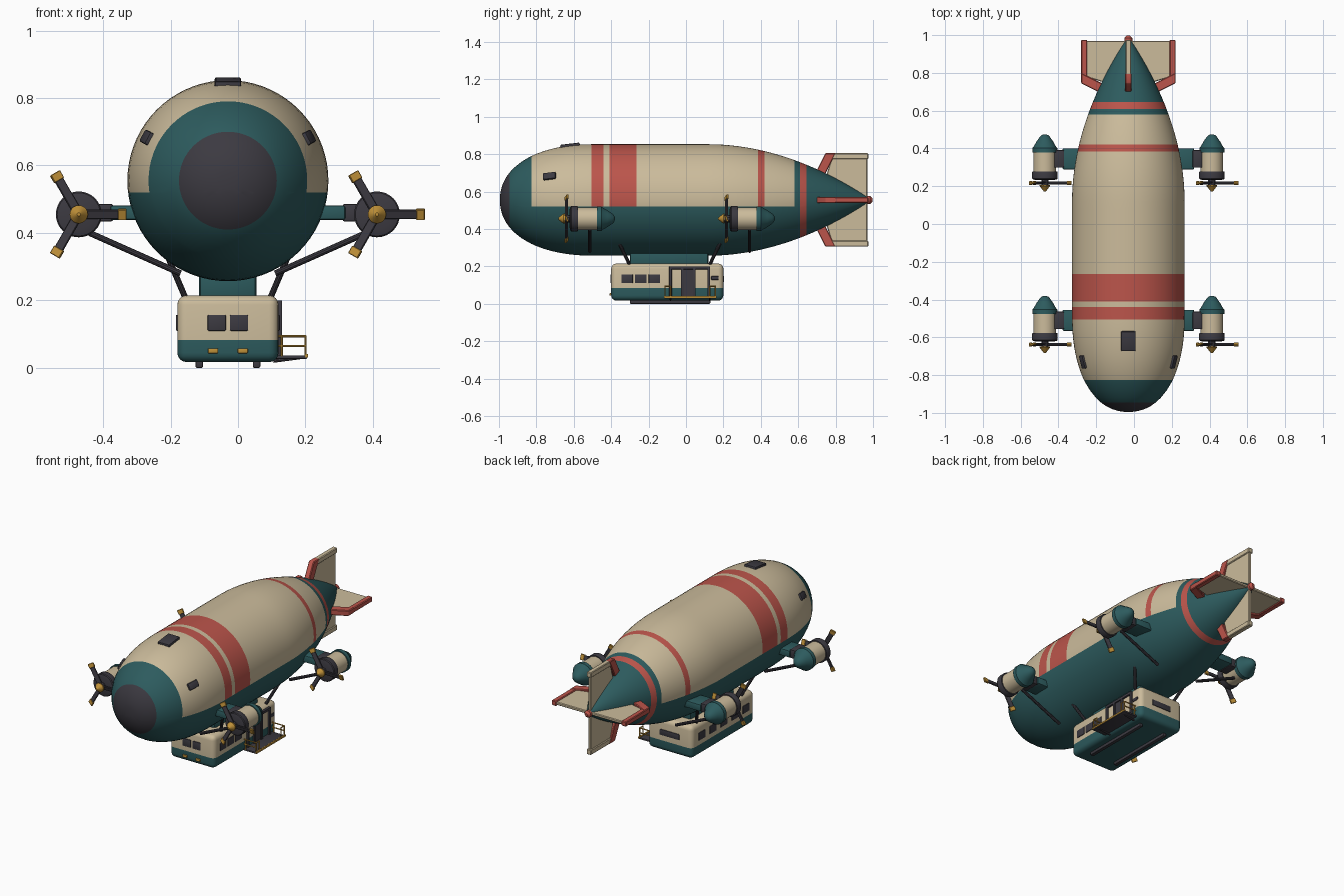
import bpy, bmesh, math
from mathutils import Vector, Matrix

cube = bpy.data.objects.get("Cube")
if cube:
    bpy.data.objects.remove(cube, do_unlink=True)

CX, CZ, R = -0.03, 0.555, 0.298     # hull axis and radius


def material(name, rgb):
    m = bpy.data.materials.new(name)
    m.use_nodes = True
    m.diffuse_color = (*rgb, 1)
    m.node_tree.nodes["Principled BSDF"].inputs["Base Color"].default_value = (*rgb, 1)
    return m


CREAM, TEAL, RED, DARK, GOLD = range(5)
MATS = [material("cream", (0.60, 0.50, 0.33)), material("teal", (0.026, 0.105, 0.112)),
        material("red", (0.50, 0.09, 0.07)), material("charcoal", (0.045, 0.042, 0.053)),
        material("gold", (0.52, 0.28, 0.04))]


def finish(name, bm, rule, smooth=True):
    """Turn a bmesh into an object; rule is a colour or a function of the face centre."""
    bmesh.ops.recalc_face_normals(bm, faces=bm.faces)
    for f in bm.faces:
        f.material_index = rule(f.calc_center_median()) if callable(rule) else rule
    me = bpy.data.meshes.new(name)
    bm.to_mesh(me)
    bm.free()
    for m in MATS:
        me.materials.append(m)
    ob = bpy.data.objects.new(name, me)
    bpy.context.collection.objects.link(ob)
    if smooth:
        bpy.ops.object.select_all(action='DESELECT')
        ob.select_set(True)
        bpy.context.view_layer.objects.active = ob
        bpy.ops.object.shade_smooth_by_angle(angle=math.radians(32))
    return ob


def lathe(profile, cx, cz, n=32):
    """Revolve (y, radius) points around an axis along y."""
    bm = bmesh.new()
    rings = []
    for y, r in profile:
        rings.append([bm.verts.new((cx + r * math.sin(2 * math.pi * i / n), y,
                                    cz + r * math.cos(2 * math.pi * i / n))) for i in range(n)])
    for a, b in zip(rings, rings[1:]):
        for i in range(n):
            bm.faces.new((a[i], a[(i + 1) % n], b[(i + 1) % n], b[i]))
    bm.faces.new(rings[0])
    bm.faces.new(rings[-1])
    return bm


def box_bm(lo, hi, bevel=0, segments=2):
    lo, hi = Vector(lo), Vector(hi)
    bm = bmesh.new()
    bmesh.ops.create_cube(bm, size=1, matrix=Matrix.Translation((lo + hi) / 2)
                          @ Matrix.Diagonal((*(hi - lo), 1)))
    if bevel:
        bmesh.ops.bevel(bm, geom=bm.edges[:], offset=bevel, segments=segments,
                        profile=0.5, affect='EDGES')
    return bm


def box(name, lo, hi, color, bevel=0):
    return finish(name, box_bm(lo, hi, bevel), color)


def rod(name, a, b, r, color, n=10):
    a, b = Vector(a), Vector(b)
    bm = bmesh.new()
    rot = (b - a).to_track_quat('Z', 'Y').to_matrix().to_4x4()
    bmesh.ops.create_cone(bm, cap_ends=True, segments=n, radius1=r, radius2=r,
                          depth=(b - a).length, matrix=Matrix.Translation((a + b) / 2) @ rot)
    return finish(name, bm, color)


def prism(name, pts, thick, angle, color, bevel=0.004):
    """Extrude a (y, height) outline, then swing it around the hull axis."""
    bm = bmesh.new()
    f = bm.faces.new([bm.verts.new((-thick / 2, y, h)) for y, h in pts])
    ext = bmesh.ops.extrude_face_region(bm, geom=[f])
    bmesh.ops.translate(bm, vec=(thick, 0, 0),
                        verts=[v for v in ext["geom"] if isinstance(v, bmesh.types.BMVert)])
    bmesh.ops.bevel(bm, geom=bm.edges[:], offset=bevel, segments=1, affect='EDGES')
    bm.transform(Matrix.Translation((CX, 0, CZ)) @ Matrix.Rotation(angle, 4, 'Y'))
    return finish(name, bm, color)


# Hull: blunt nose, straight middle, tapering tail
def hull_radius(y):
    if y < -0.49:
        return R * max(0, 1 - ((-0.49 - y) / 0.505) ** 2.2) ** (1 / 2.2)
    return R if y < 0.12 else R * (1 - ((y - 0.12) / 0.875) ** 1.95)


BANDS = [(-0.505, -0.44), (-0.41, -0.265), (0.385, 0.42)]
TAIL_RING = (0.61, 0.645)
CAP, CREAM_START, CREAM_END, WAIST = -0.945, -0.825, 0.58, 0.52
ys = {-0.994, -0.99, -0.98, -0.965, CAP, CREAM_START, CREAM_END, 0.98, *TAIL_RING}
ys |= {y for band in BANDS for y in band}
for i in range(48):
    y = -0.92 + i * 0.04
    if all(abs(y - k) > 0.012 for k in ys):
        ys.add(y)


def hull_color(c):
    if c.y < CAP:
        return DARK
    if TAIL_RING[0] < c.y < TAIL_RING[1]:
        return RED
    if c.z < WAIST or not CREAM_START < c.y < CREAM_END:
        return TEAL
    return RED if any(a < c.y < b for a, b in BANDS) else CREAM


bm = lathe([(y, hull_radius(y)) for y in sorted(ys)], CX, CZ, 72)
bmesh.ops.bisect_plane(bm, geom=bm.verts[:] + bm.edges[:] + bm.faces[:],
                       plane_co=(0, 0, WAIST), plane_no=(0, 0, 1))
finish("hull", bm, hull_color)
finish("tail_tip", lathe([(0.965, 0.012), (0.97, 0.021), (0.985, 0.021), (0.998, 0.008)],
                         CX, CZ, 16), RED)

# Hatches lying on the hull
for name, y, ang, w, l in (("top_hatch", -0.62, 0, 0.078, 0.105),
                           ("left_hatch", -0.73, 62, 0.04, 0.07),
                           ("right_hatch", -0.73, -62, 0.04, 0.07)):
    slope = math.atan((hull_radius(y + 0.03) - hull_radius(y - 0.03)) / 0.06)
    bm = box_bm((-w / 2, -l / 2, -0.02), (w / 2, l / 2, 0.01), 0.006)
    bm.transform(Matrix.Translation((CX, 0, CZ)) @ Matrix.Rotation(math.radians(ang), 4, 'Y')
                 @ Matrix.Translation((0, y, hull_radius(y))) @ Matrix.Rotation(slope, 4, 'X'))
    finish(name, bm, DARK)

# Four tail fins with red leading edges; red tips on the horizontal pair
for i, name in enumerate(("upper", "left", "lower", "right")):
    ang = i * math.pi / 2
    tip = RED if i % 2 else CREAM
    prism(name + "_fin", [(0.72, 0.03), (0.78, 0.23), (0.97, 0.23), (0.97, 0.01)], 0.018, ang, CREAM)
    prism(name + "_fin_tip", [(0.775, 0.218), (0.79, 0.25), (0.975, 0.25), (0.975, 0.218)],
          0.03, ang, tip)
    prism(name + "_fin_leading_edge", [(0.68, 0.12), (0.745, 0.25), (0.8, 0.25), (0.735, 0.12)],
          0.034, ang, RED)

# Four engines with pylons, struts and three-bladed propellers
EZ = 0.455
for end, y0 in (("front", -0.515), ("rear", 0.34)):
    for side, s in (("left", 1), ("right", -1)):
        tag = f"{end}_{side}_"
        ex = CX + s * 0.442

        def nacelle_color(c, y0=y0):
            return DARK if c.y < y0 - 0.063 else CREAM if c.y < y0 + 0.038 else TEAL

        prof = [(-0.108, 0.045), (-0.103, 0.064), (-0.098, 0.068), (-0.068, 0.068), (-0.0631, 0.066),
                (-0.0629, 0.06), (0.0379, 0.06), (0.0381, 0.066), (0.062, 0.066), (0.068, 0.06),
                (0.095, 0.045), (0.12, 0.028), (0.13, 0.018), (0.135, 0.006)]
        finish(tag + "nacelle", lathe([(y0 + y, r) for y, r in prof], ex, EZ), nacelle_color)
        finish(tag + "spinner", lathe([(y0 - 0.133, 0.027), (y0 - 0.14, 0.027),
                                       (y0 - 0.168, 0.005)], ex, EZ, 20), GOLD)
        rod(tag + "shaft", (ex, y0 - 0.1, EZ), (ex, y0 - 0.135, EZ), 0.02, DARK)
        for k in range(3):
            swing = (Matrix.Translation((ex, y0 - 0.123, EZ))
                     @ Matrix.Rotation(math.radians(-120 * k), 4, 'Y')
                     @ Matrix.Rotation(math.radians(20), 4, 'X'))
            for part, x0, x1, w, t, col in (("blade", 0.01, 0.12, 0.028, 0.008, DARK),
                                            ("blade_tip", 0.116, 0.142, 0.034, 0.011, GOLD)):
                bm = box_bm((x0, -t / 2, -w / 2), (x1, t / 2, w / 2), 0.002, 1)
                bm.transform(swing)
                finish(f"{tag}{part}_{k + 1}", bm, col)

        def span(name, d0, d1, hy, hz, col):
            xs = sorted((CX + s * d0, CX + s * d1))
            box(tag + name, (xs[0], y0 + 0.005 - hy, EZ + 0.005 - hz),
                (xs[1], y0 + 0.005 + hy, EZ + 0.005 + hz), col, 0.006)
        span("pylon", 0.2, 0.348, 0.056, 0.021, TEAL)
        span("pylon_collar", 0.34, 0.395, 0.047, 0.026, DARK)
        rod(tag + "engine_strut", (CX + s * 0.41, y0, 0.4), (CX + s * 0.14, y0, 0.28), 0.009, DARK)

# Gondola with a two-tone body, neck, skids and hanging struts
bm = box_bm((CX - 0.15, -0.4, 0.017), (CX + 0.15, 0.2, 0.215), 0.028, 4)
bmesh.ops.bisect_plane(bm, geom=bm.verts[:] + bm.edges[:] + bm.faces[:],
                       plane_co=(0, 0, 0.083), plane_no=(0, 0, 1))
finish("gondola", bm, lambda c: CREAM if c.z > 0.083 else TEAL)
box("gondola_neck", (CX - 0.085, -0.3, 0.2), (CX + 0.085, 0.12, 0.3), TEAL, 0.015)
for side, s in (("left", 1), ("right", -1)):
    x = CX + s * 0.085
    box(side + "_skid", (x - 0.011, -0.3, 0), (x + 0.011, 0.13, 0.022), DARK, 0.004)
    for end, y, d in (("front", -0.3, -1), ("rear", 0.125, 1)):
        rod(f"{end}_{side}_gondola_strut", (CX + s * 0.125, y, 0.205),
            (CX + s * 0.178, y + d * 0.06, 0.33), 0.009, DARK)


# Windows and lamps
def side_window(name, s, y, w, z0=0.11, z1=0.157):
    x = CX + s * 0.15
    box(name, (x - 0.004, y - w / 2, z0), (x + 0.004, y + w / 2, z1), DARK, 0.003)


for k in range(3):
    side_window(f"left_window_{k + 1}", 1, -0.315 + 0.073 * k, 0.062)
side_window("left_rear_window", 1, 0.155, 0.04, 0.128, 0.148)
for k in range(5):
    side_window(f"right_window_{k + 1}", -1, -0.315 + 0.105 * k, 0.062)
for s in (-1, 1):
    x = CX + s * 0.033
    box("front_window", (x - 0.027, -0.404, 0.11), (x + 0.027, -0.396, 0.157), DARK, 0.003)
    x = CX + s * 0.044
    box("headlamp", (x - 0.015, -0.408, 0.043), (x + 0.015, -0.395, 0.058), GOLD, 0.003)
box("rear_window", (CX - 0.065, 0.196, 0.115), (CX + 0.065, 0.204, 0.15), DARK, 0.003)

# Door frame on the left side
for y in (-0.083, -0.02, 0.045, 0.122):
    box("door_post", (0.11, y - 0.007, 0.035), (0.131, y + 0.007, 0.2), DARK, 0.002)
box("door_header", (0.11, -0.09, 0.184), (0.131, 0.129, 0.2), DARK, 0.002)
box("door_panel", (0.112, -0.02, 0.04), (0.124, 0.045, 0.185), DARK)

# Boarding platform with handrails and braces
box("platform", (0.1, -0.115, 0.027), (0.205, 0.16, 0.037), DARK, 0.002)
box("platform_edge", (0.198, -0.118, 0.03), (0.208, 0.163, 0.041), GOLD, 0.002)
for y in (-0.112, 0.157):
    d = -0.03 if y > 0 else 0.03
    for x in (0.13, 0.2):
        rod("rail_post", (x, y, 0.033), (x, y, 0.095), 0.0035, GOLD, 8)
    rod("rail_end_post", (0.2, y + d, 0.033), (0.2, y + d, 0.095), 0.0035, GOLD, 8)
    for z in (0.065, 0.094):
        rod("handrail", (0.115, y, z), (0.2, y, z), 0.0035, GOLD, 8)
    rod("handrail_return", (0.2, y, 0.094), (0.2, y + d, 0.094), 0.0035, GOLD, 8)
    rod("platform_brace", (0.105, y + d, 0.02), (0.195, y + d, 0.032), 0.005, DARK, 8)
